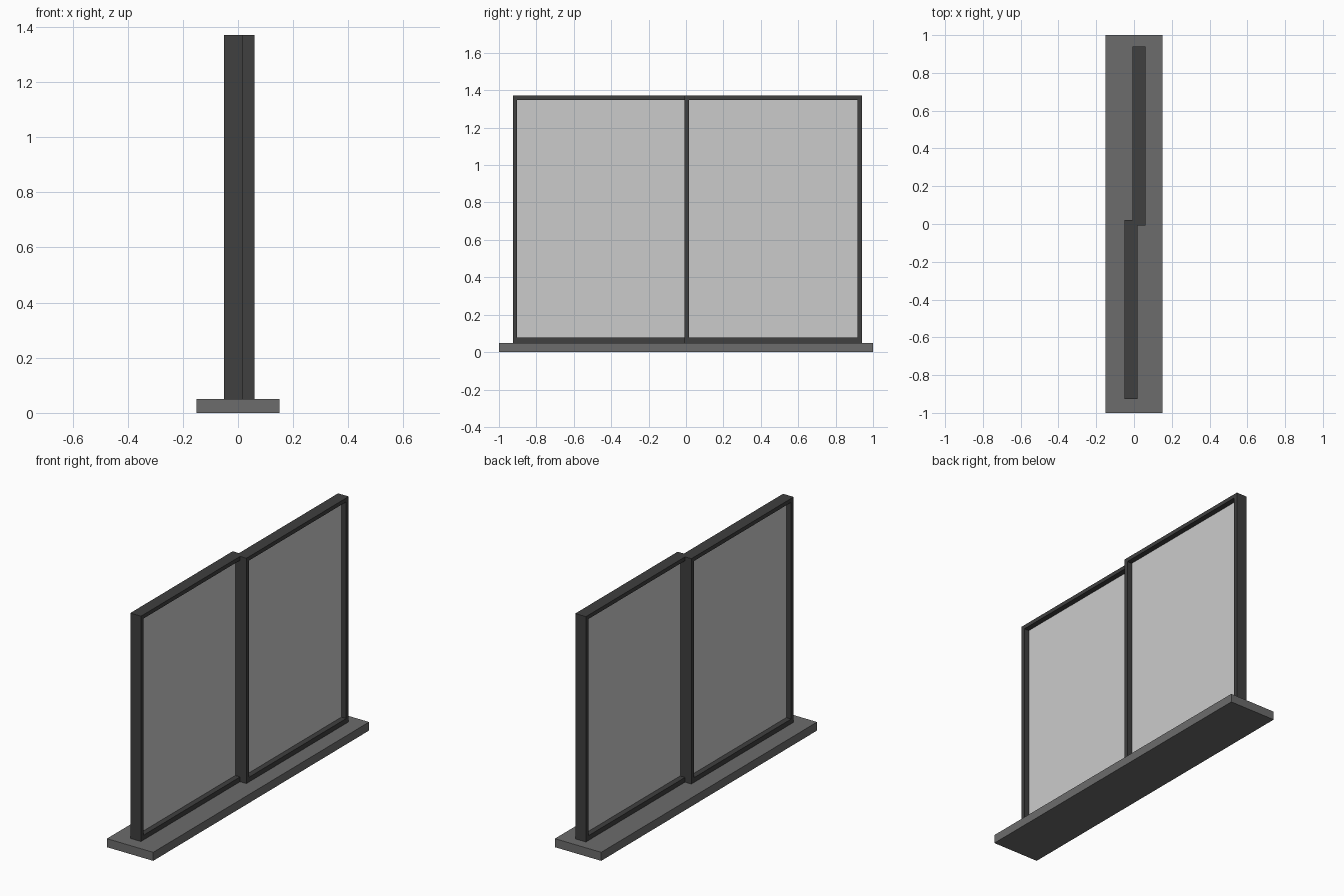
import bpy, bmesh

if "Cube" in bpy.data.objects:
    bpy.data.objects.remove(bpy.data.objects["Cube"])


def material(name, v):
    m = bpy.data.materials.new(name)
    m.diffuse_color = (v, v, v, 1)
    m.use_nodes = True
    m.node_tree.nodes["Principled BSDF"].inputs["Base Color"].default_value = m.diffuse_color
    return m


def finish(name, bm, mat=None):
    bmesh.ops.recalc_face_normals(bm, faces=bm.faces)
    me = bpy.data.meshes.new(name)
    bm.to_mesh(me)
    bm.free()
    ob = bpy.data.objects.new(name, me)
    bpy.context.collection.objects.link(ob)
    if mat:
        me.materials.append(mat)


def box(name, lo, hi, mat=None):
    bm = bmesh.new()
    bmesh.ops.create_cube(bm, size=1)
    for v in bm.verts:
        v.co = [(a + b) / 2 + c * (b - a) for a, b, c in zip(lo, hi, v.co)]
    finish(name, bm, mat)


def frame(name, x0, x1, outer, inner, mat):
    # hollow rectangle in the yz plane, from x0 to x1
    bm = bmesh.new()
    loops = []
    for (ya, yb, za, zb), x in ((outer, x0), (outer, x1), (inner, x1), (inner, x0)):
        loops.append([bm.verts.new((x, y, z)) for y, z in
                      ((ya, za), (yb, za), (yb, zb), (ya, zb))])
    for i in range(4):
        a, b = loops[i], loops[(i + 1) % 4]
        for j in range(4):
            k = (j + 1) % 4
            bm.faces.new((a[j], a[k], b[k], b[j]))
    finish(name, bm, mat)


base_mat = material("dark_grey", 0.15)
frame_mat = material("black", 0.05)
Z0, Z1, BAR, SILL = 0.05, 1.371, 0.023, 0.028

# Sill plate
box("base", (-0.15, -1, 0), (0.15, 1, 0.05), base_mat)

# Two overlapping sliding sashes, each with a centred pane
for side, x0, x1, y0, y1 in (("front", -0.05, 0.019, -0.926, 0.022),
                             ("back", -0.009, 0.06, -0.008, 0.94)):
    inner = (y0 + BAR, y1 - BAR, Z0 + SILL, Z1 - BAR)
    frame(side + "_sash_frame", x0, x1, (y0, y1, Z0, Z1), inner, frame_mat)
    xc = (x0 + x1) / 2
    box(side + "_glass_pane", (xc - 0.003, inner[0], inner[2]),
        (xc + 0.003, inner[1], inner[3]))
